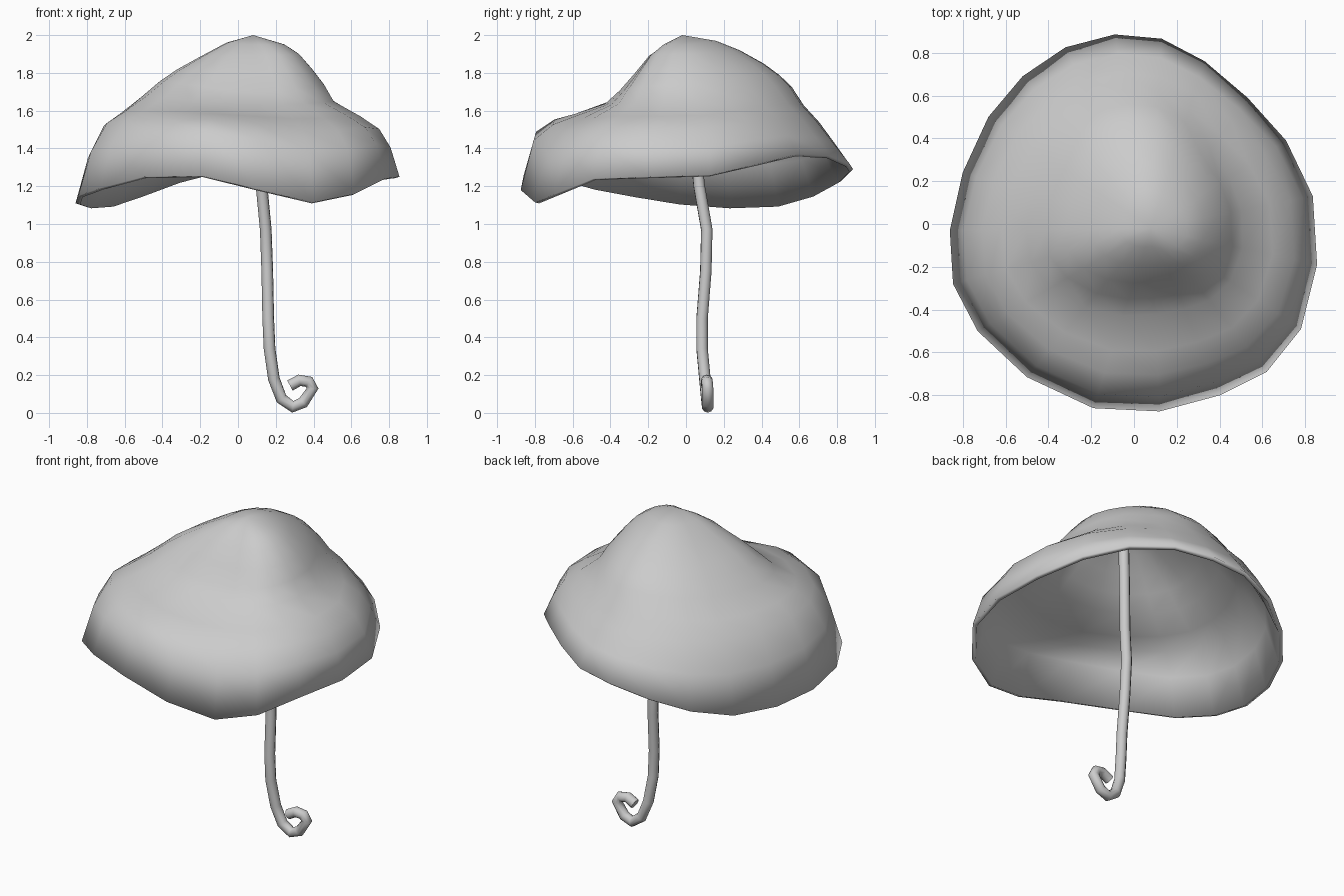
import bpy, bmesh, math
from mathutils import Vector

APEX = Vector((0.08, -0.02, 2.0))

# wavy rim, one point per rib
RIM = [(0.835, 0.13, 1.26), (0.71, 0.39, 1.32), (0.53, 0.59, 1.37), (0.33, 0.76, 1.365),
       (0.13, 0.865, 1.32), (-0.09, 0.885, 1.29), (-0.32, 0.825, 1.23), (-0.52, 0.69, 1.155),
       (-0.68, 0.50, 1.10), (-0.80, 0.24, 1.09), (-0.86, -0.03, 1.11), (-0.845, -0.28, 1.15),
       (-0.73, -0.50, 1.19), (-0.50, -0.715, 1.25), (-0.19, -0.86, 1.255), (0.12, -0.875, 1.18),
       (0.40, -0.80, 1.115), (0.62, -0.69, 1.16), (0.78, -0.49, 1.24), (0.855, -0.19, 1.25)]

# (fraction of the way out, height) profiles: right, back, left, front
PROFILES = [
    [(.22, 1.95), (.32, 1.9), (.41, 1.82), (.49, 1.74), (.555, 1.65), (.735, 1.57), (.865, 1.5), (.94, 1.4), (1, 1.25)],
    [(.2, 1.97), (.34, 1.92), (.48, 1.85), (.57, 1.79), (.64, 1.73), (.71, 1.63), (.8, 1.54), (.9, 1.42), (1, 1.3)],
    [(.15, 1.96), (.29, 1.89), (.425, 1.82), (.52, 1.76), (.62, 1.68), (.74, 1.59), (.84, 1.52), (.93, 1.35), (1, 1.11)],
    [(.1, 1.95), (.2, 1.89), (.29, 1.79), (.38, 1.7), (.47, 1.63), (.67, 1.57), (.80, 1.53), (.92, 1.45), (1, 1.19)],
]


def rib(point):
    """Blend the two nearest profiles and end at the rim point."""
    p = Vector(point)
    d = p - APEX
    q = (math.atan2(d.y, d.x) / (math.pi / 2)) % 4
    i, f = int(q) % 4, q % 1
    f = f * f * (3 - 2 * f)
    a, b = PROFILES[i], PROFILES[(i + 1) % 4]
    pts = [(s[0] * (1 - f) + e[0] * f, s[1] * (1 - f) + e[1] * f) for s, e in zip(a, b)]
    dz = p.z - pts[-1][1]
    return [(APEX.x + d.x * t, APEX.y + d.y * t, z + dz * t ** 5) for t, z in pts]


# canopy
bm = bmesh.new()
top = bm.verts.new(APEX)
ribs = [[bm.verts.new(c) for c in rib(p)] for p in RIM]
for k, r in enumerate(ribs):
    n = ribs[(k + 1) % len(ribs)]
    bm.faces.new((top, r[0], n[0]))
    for j in range(len(r) - 1):
        bm.faces.new((r[j], r[j + 1], n[j + 1], n[j]))
for face in bm.faces:
    face.smooth = True
bm.normal_update()
mesh = bpy.data.meshes.new("canopy")
bm.to_mesh(mesh)
bm.free()
canopy = bpy.data.objects.new("canopy", mesh)
bpy.context.collection.objects.link(canopy)
solid = canopy.modifiers.new("thickness", 'SOLIDIFY')
solid.thickness = 0.025
solid.offset = -1

# bent handle with curled end
PATH = [(0.08, 0.0, 1.96), (0.10, 0.035, 1.55), (0.125, 0.07, 1.2), (0.147, 0.11, 0.97), (0.155, 0.105, 0.75),
        (0.16, 0.085, 0.5), (0.167, 0.085, 0.34), (0.19, 0.10, 0.18), (0.23, 0.11, 0.075),
        (0.29, 0.115, 0.032), (0.345, 0.115, 0.055), (0.395, 0.115, 0.13), (0.375, 0.112, 0.165),
        (0.325, 0.11, 0.172), (0.275, 0.11, 0.145)]
curve = bpy.data.curves.new("handle", 'CURVE')
curve.dimensions = '3D'
curve.bevel_depth = 0.031
curve.bevel_resolution = 3
curve.use_fill_caps = True
spline = curve.splines.new('POLY')
spline.points.add(len(PATH) - 1)
for pt, c in zip(spline.points, PATH):
    pt.co = (*c, 1)
spline.use_smooth = True
handle = bpy.data.objects.new("handle", curve)
bpy.context.collection.objects.link(handle)
